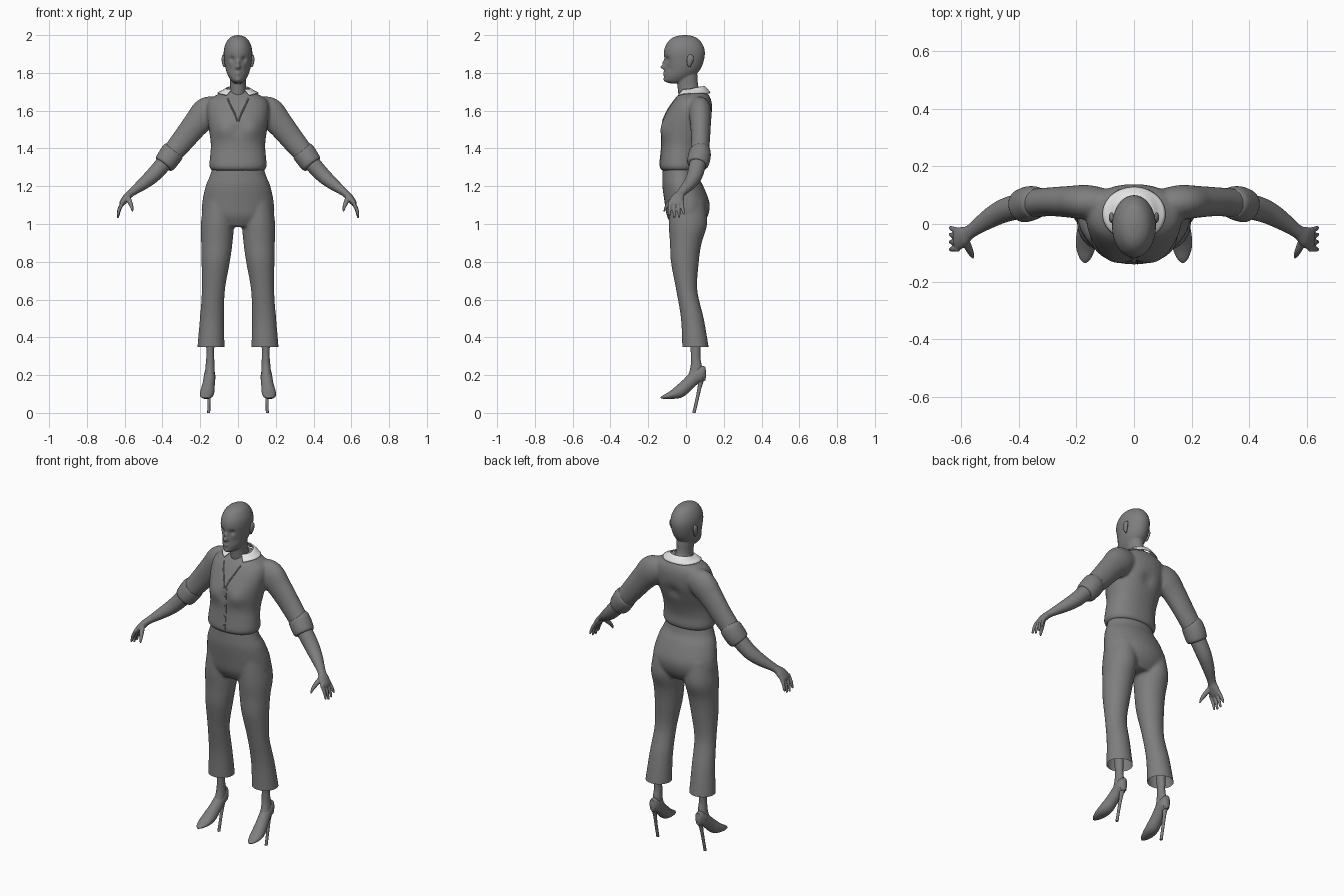
import bpy, bmesh, math
from mathutils import Vector
from mathutils.bvhtree import BVHTree

if "Cube" in bpy.data.objects:
    bpy.data.objects.remove(bpy.data.objects["Cube"])


def material(name, rgb):
    m = bpy.data.materials.new(name)
    m.use_nodes = True
    m.diffuse_color = (*rgb, 1)
    m.node_tree.nodes["Principled BSDF"].inputs["Base Color"].default_value = (*rgb, 1)
    return m


GREY = material("mid grey", (0.21, 0.21, 0.21))
PALE = material("pale grey", (0.8, 0.8, 0.8))
X, Y, Z = Vector((1, 0, 0)), Vector((0, 1, 0)), Vector((0, 0, 1))


def resample(rows, n):
    """Smooth curve through rows of numbers."""
    rows = [Vector(r) for r in rows]
    out = []
    for i in range(len(rows) - 1):
        p0, p1 = rows[max(i - 1, 0)], rows[i]
        p2, p3 = rows[i + 1], rows[min(i + 2, len(rows) - 1)]
        for k in range(n):
            t = k / n
            out.append(0.5 * (2 * p1 + (p2 - p0) * t + (2 * p0 - 5 * p1 + 4 * p2 - p3) * t ** 2
                              + (3 * p1 - p0 - 3 * p2 + p3) * t ** 3))
    return out + [rows[-1]]


def loft(bm, rows, flat=False, ref=Y, segs=32, n=5, power=2.0):
    """Skin oval rings (x, y, z, radius across, radius along ref)."""
    rows = resample(rows, n)
    rings = []
    for i, r in enumerate(rows):
        c = Vector(r[:3])
        a, b = rows[max(i - 1, 0)], rows[min(i + 1, len(rows) - 1)]
        t = Z if flat else (Vector(b[:3]) - Vector(a[:3])).normalized()
        v = (ref - t * ref.dot(t)).normalized()
        u = v.cross(t)
        ring = []
        for k in range(segs):
            an = math.tau * k / segs
            cs, sn = math.cos(an), math.sin(an)
            cs, sn = (math.copysign(abs(q) ** (2 / power), q) for q in (cs, sn))
            ring.append(bm.verts.new(c + u * cs * max(r[3], 0.001) + v * sn * max(r[4], 0.001)))
        rings.append(ring)
    for p, q in zip(rings, rings[1:]):
        for k in range(segs):
            j = (k + 1) % segs
            bm.faces.new((p[k], p[j], q[j], q[k]))
    bm.faces.new(rings[0][::-1])
    bm.faces.new(rings[-1])


def finish(name, bm, mat=GREY, mirror=False, voxel=0, smooth=0):
    bmesh.ops.recalc_face_normals(bm, faces=bm.faces)
    me = bpy.data.meshes.new(name)
    bm.to_mesh(me)
    bm.free()
    ob = bpy.data.objects.new(name, me)
    bpy.context.collection.objects.link(ob)
    if voxel:
        m = ob.modifiers.new("blend", 'REMESH')
        m.mode, m.voxel_size = 'VOXEL', voxel
        m = ob.modifiers.new("soften", 'SMOOTH')
        m.iterations = smooth
        baked = bpy.data.meshes.new_from_object(ob.evaluated_get(bpy.context.evaluated_depsgraph_get()))
        ob.modifiers.clear()
        ob.data = baked
    if mirror:
        ob.modifiers.new("mirror", 'MIRROR')
    ob.data.materials.clear()
    ob.data.materials.append(mat)
    bpy.ops.object.select_all(action='DESELECT')
    ob.select_set(True)
    bpy.context.view_layer.objects.active = ob
    bpy.ops.object.shade_smooth_by_angle(angle=math.radians(50))
    return ob


def sculpt(ob, bumps):
    """Push vertices softly: (x, y, z, radius, y shift), on both sides."""
    for x, y, z, rad, dy in bumps:
        for v in ob.data.vertices:
            d = (Vector((abs(v.co.x), v.co.y, v.co.z)) - Vector((x, y, z))).length / rad
            if d < 3:
                v.co.y += dy * math.exp(-d * d)


def band(rows):
    """Rows of (centre x, front y, back y, z, half width) to ring rows."""
    return [(x, (f + b) / 2, z, w, (b - f) / 2) for x, f, b, z, w in rows]


def flip(rows):
    return [(-r[0], *r[1:]) for r in rows]


# Head and neck
bm = bmesh.new()
loft(bm, band([(0, -.09, -.02, 1.745, .018), (0, -.112, .01, 1.757, .034), (0, -.114, .04, 1.78, .05),
               (0, -.112, .07, 1.81, .062), (0, -.11, .09, 1.85, .071), (0, -.117, .1, 1.9, .076),
               (0, -.11, .093, 1.94, .071), (0, -.086, .07, 1.975, .054), (0, -.055, .04, 1.993, .032),
               (0, -.015, .005, 2.0, .006)]), flat=True, segs=48)
loft(bm, band([(0, -.03, .09, 1.6, .06), (0, -.04, .085, 1.68, .048), (0, -.045, .065, 1.73, .042),
               (0, -.05, .06, 1.79, .044), (0, -.03, .05, 1.83, .04)]), flat=True)
head = finish("head", bm, voxel=.004, smooth=4)
sculpt(head, [(0, -.115, 1.832, .013, -.03), (0, -.115, 1.856, .012, -.014), (.03, -.1, 1.873, .015, .012),
              (0, -.115, 1.797, .015, -.008), (0, -.115, 1.763, .016, -.005), (.05, -.09, 1.82, .02, .006)])

# Ears
bm = bmesh.new()
loft(bm, [(.072, .018, 1.83, .004, .004), (.075, .018, 1.845, .008, .012), (.078, .022, 1.87, .009, .018),
          (.077, .024, 1.89, .007, .014), (.073, .022, 1.898, .002, .004)], flat=True, segs=20)
finish("ears", bm, mirror=True)

# Shirt: torso and sleeves blended together
bm = bmesh.new()
loft(bm, band([(0, -.128, .06, 1.283, .138), (0, -.14, .07, 1.305, .152), (0, -.135, .07, 1.36, .148),
               (0, -.13, .085, 1.42, .144), (0, -.13, .115, 1.5, .154), (0, -.118, .133, 1.56, .162),
               (0, -.088, .138, 1.62, .165), (0, -.062, .132, 1.66, .15), (0, -.035, .115, 1.69, .1),
               (0, -.02, .09, 1.708, .06)]), flat=True, power=2.2)
sleeve = [(.09, .07, 1.61, .06, .05), (.16, .075, 1.592, .082, .06), (.222, .077, 1.529, .07, .055),
          (.29, .077, 1.445, .062, .05), (.355, .072, 1.367, .055, .05)]
loft(bm, sleeve)
loft(bm, flip(sleeve))
shirt = finish("shirt", bm, voxel=.008, smooth=6)
sculpt(shirt, [(.075, -.11, 1.5, .05, -.014), (0, -.12, 1.5, .025, .005), (0, .13, 1.52, .04, -.012)])
skin = BVHTree.FromPolygons([v.co for v in shirt.data.vertices], [p.vertices for p in shirt.data.polygons])


def front_point(x, z, gap=0.0):
    hit = skin.ray_cast(Vector((x, -1, z)), Y)[0]
    return Vector((x, hit.y - gap, z))


# Neckline edges and button placket
def cord(bm, pts, r):
    loft(bm, [(*p, r, r) for p in pts], ref=X, segs=8, n=2)


bm = bmesh.new()
for s in (-1, 1):
    cord(bm, [front_point(s * x, z) for x, z in ((.055, 1.665), (.04, 1.63), (.018, 1.585), (.003, 1.545))], .004)
cord(bm, [front_point(.012, 1.545 - .03 * k) for k in range(9)], .0025)
finish("shirt_placket", bm)
bm = bmesh.new()
for k in range(5):
    p = front_point(0, 1.55 - .055 * k, .001)
    loft(bm, [(0, p.y + .003, p.z, .005, .005), (0, p.y - .002, p.z, .005, .005)], ref=X, segs=12, n=1)
finish("buttons", bm)

# Collar: folded band that rests on the shoulders, open at the front
bm = bmesh.new()
cols = []
for i in range(41):
    w = (i / 40) * 2 - 1
    an = w * math.radians(146)
    near, far = Vector((.062, .062)), Vector((.108, .092))
    col = []
    for k in range(6):
        q = near.lerp(far, k / 5)
        x, y = q.x * math.sin(an), .035 + q.y * math.cos(an)
        top = 1.728 - .03 * w * w
        z = top - (.035 + .02 * w * w) * (k / 5) ** 1.3
        hit = skin.ray_cast(Vector((x, y, 3)), -Z)[0]
        if hit:
            z = max(z, hit.z + .007)
        col.append(bm.verts.new((x, y, z)))
    cols.append(col)
for a, b in zip(cols, cols[1:]):
    for k in range(5):
        bm.faces.new((a[k], a[k + 1], b[k + 1], b[k]))
collar = finish("collar", bm, PALE)
m = collar.modifiers.new("thickness", 'SOLIDIFY')
m.thickness, m.offset = .006, 0

# Rolled cuffs
bm = bmesh.new()
loft(bm, [(.338, .075, 1.39, .05, .048), (.344, .075, 1.383, .061, .056), (.365, .07, 1.353, .061, .06),
          (.388, .062, 1.32, .057, .057), (.394, .06, 1.312, .046, .046)], n=4)
finish("cuffs", bm, mirror=True)

# Forearms and hands
bm = bmesh.new()
loft(bm, [(.35, .072, 1.37, .045, .045), (.44, .05, 1.268, .041, .042), (.5, .02, 1.215, .033, .035),
          (.565, -.025, 1.165, .02, .024), (.59, -.042, 1.14, .02, .034), (.612, -.053, 1.112, .016, .038),
          (.62, -.056, 1.098, .008, .03)])
for y, tip_y, length in ((-.086, -.088, .06), (-.064, -.062, .07), (-.042, -.036, .066), (-.022, -.012, .05)):
    loft(bm, [(.609, y, 1.118, .01, .01), (.628, (y + tip_y) / 2, 1.105 - length * .45, .009, .009),
              (.636, tip_y, 1.105 - length, .006, .006), (.636, tip_y, 1.1 - length, .002, .002)], segs=12, n=3)
loft(bm, [(.585, -.055, 1.145, .014, .014), (.572, -.085, 1.115, .013, .013),
          (.562, -.106, 1.088, .009, .009), (.558, -.116, 1.066, .004, .004)], ref=X, segs=12, n=3)
finish("forearms_and_hands", bm, mirror=True, voxel=.0035, smooth=3)

# Trousers: hips and legs blended together, cut open at the hems
bm = bmesh.new()
loft(bm, band([(0, -.123, .055, 1.3, .136), (0, -.125, .065, 1.25, .151), (0, -.125, .092, 1.2, .172),
               (0, -.113, .125, 1.11, .19), (0, -.1, .115, 1.04, .186), (0, -.07, .08, .985, .13)]), flat=True)
leg = band([(.1, -.09, .1, 1.12, .08), (.109, -.092, .112, 1.0, .088), (.112, -.085, .083, .9, .083),
            (.118, -.08, .068, .8, .075), (.13, -.052, .06, .65, .061), (.138, -.027, .094, .5, .064),
            (.143, -.02, .12, .35, .072), (.143, -.02, .122, .32, .074)])
loft(bm, leg, flat=True)
loft(bm, flip(leg), flat=True)
trousers = finish("trousers", bm, voxel=.008, smooth=6)
bm = bmesh.new()
bm.from_mesh(trousers.data)
bmesh.ops.bisect_plane(bm, geom=bm.verts[:] + bm.edges[:] + bm.faces[:], plane_co=(0, 0, .348),
                       plane_no=-Z, clear_outer=True)
bm.to_mesh(trousers.data)
bm.free()

# Ankles and feet
bm = bmesh.new()
loft(bm, [(.145, .045, .45, .028, .03), (.147, .05, .34, .021, .026), (.147, .051, .29, .021, .025),
          (.148, .054, .245, .024, .03), (.15, .045, .2, .026, .034), (.155, .015, .16, .026, .03)], flat=True)
finish("feet", bm, mirror=True)

# Shoes
bm = bmesh.new()
loft(bm, [(.15, .106, .205, .012, .006), (.15, .1, .205, .036, .018), (.15, .08, .205, .042, .028),
          (.151, .045, .185, .036, .031), (.156, .005, .147, .034, .033), (.162, -.035, .113, .034, .037),
          (.167, -.08, .094, .021, .034), (.169, -.118, .084, .01, .02), (.17, -.134, .08, .003, .005)], ref=X)
finish("shoes", bm, mirror=True)

# Stiletto heels
bm = bmesh.new()
loft(bm, [(.151, .083, .185, .016, .018), (.152, .073, .14, .01, .011), (.154, .058, .07, .008, .009),
          (.155, .042, 0, .008, .009)], flat=True, segs=16)
finish("heels", bm, mirror=True)
